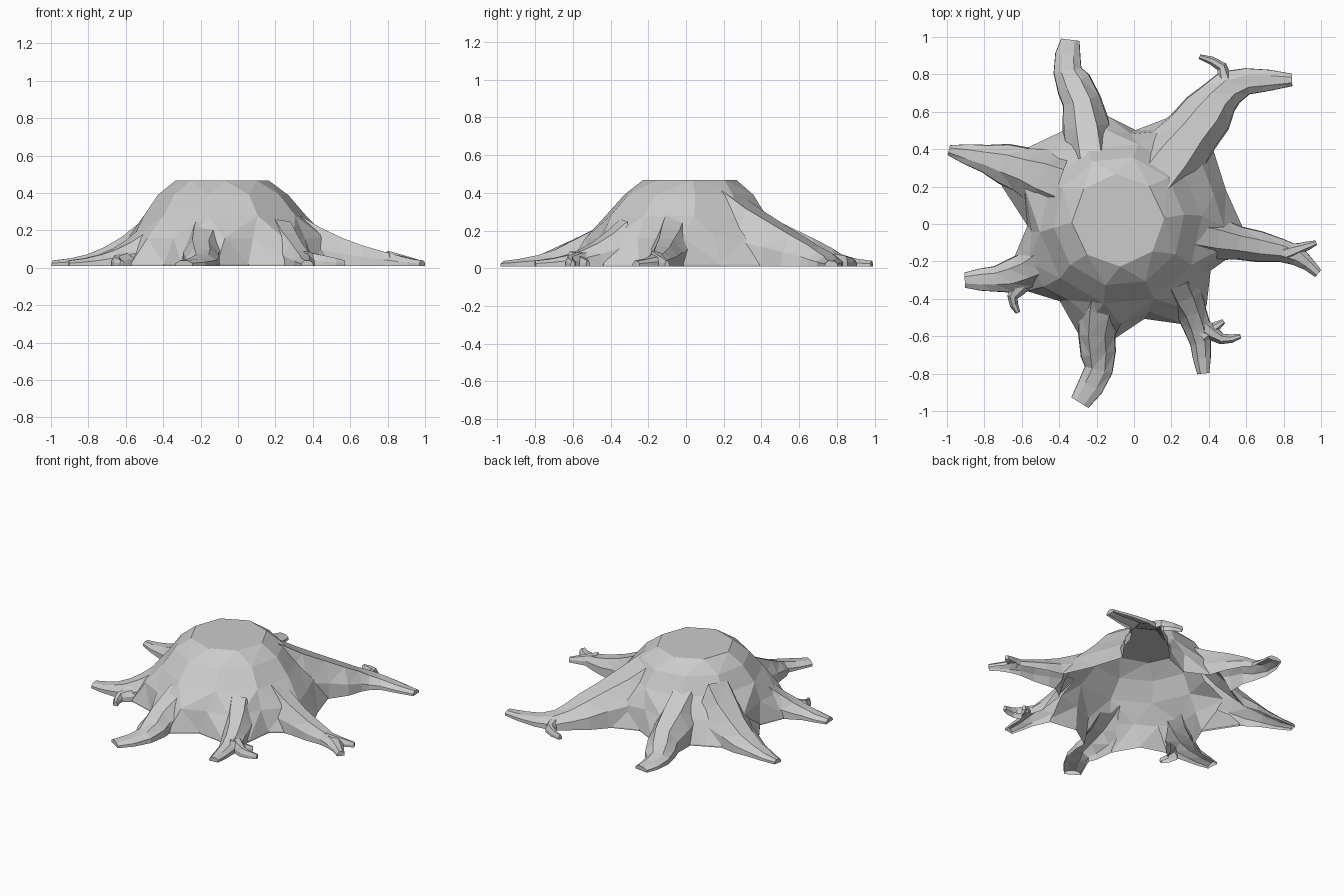
import bpy, bmesh, math
from mathutils import Vector

if "Cube" in bpy.data.objects:
    bpy.data.objects.remove(bpy.data.objects["Cube"])

FLOOR = 0.01
CX = -0.08


def loft(name, rings):
    """Closed loft through rings of equal point count."""
    bm = bmesh.new()
    vs = [[bm.verts.new(p) for p in r] for r in rings]
    n = len(vs[0])
    for a, b in zip(vs, vs[1:]):
        for i in range(n):
            j = (i + 1) % n
            bm.faces.new((a[i], a[j], b[j], b[i]))
    bm.faces.new(vs[0][::-1])
    bm.faces.new(vs[-1])
    bmesh.ops.remove_doubles(bm, verts=bm.verts[:], dist=0.0005)
    bmesh.ops.triangulate(bm, faces=[f for f in bm.faces if len(f.verts) == 4])
    bmesh.ops.recalc_face_normals(bm, faces=bm.faces[:])
    me = bpy.data.meshes.new(name)
    bm.to_mesh(me)
    bm.free()
    ob = bpy.data.objects.new(name, me)
    bpy.context.collection.objects.link(ob)
    return ob


def curve_point(p, t):
    """Smooth curve through the control points, t from 0 to 1."""
    s = t * (len(p) - 1)
    i = min(int(s), len(p) - 2)
    u = s - i
    a, b = p[i], p[i + 1]
    ta = (b - p[i - 1]) / 2 if i > 0 else b - a
    tb = (p[i + 2] - a) / 2 if i + 2 < len(p) else b - a
    return (a * (2*u**3 - 3*u**2 + 1) + ta * (u**3 - 2*u**2 + u)
            + b * (3*u**2 - 2*u**3) + tb * (u**3 - u**2))


PROFILE = [(-1, None), (1, None), (0.9, 0.45), (0.42, 1), (-0.42, 0.95), (-0.92, 0.5)]
parts = []


def root(name, path, w0, w1, h0, steps=6):
    """Tapering faceted root: half width w0 to w1, height h0 dropping to the ground."""
    pts = [Vector(p) for p in path]
    rings = []
    for k in range(steps + 1):
        t = k / steps
        c = curve_point(pts, t)
        d = (curve_point(pts, min(1, t + .05)) - curve_point(pts, max(0, t - .05))).normalized()
        side = Vector((d.y, -d.x))
        w = (w1 + (w0 - w1) * (1 - t)) * (1.06 if k % 2 else 0.97)
        h = 0.03 + 0.05 * (1 - t) + (h0 - 0.08) * (1 - t) ** 2.4
        rings.append([(c.x + side.x * w * u, c.y + side.y * w * u,
                       -0.05 if v is None else FLOOR + h * v) for u, v in PROFILE])
    parts.append(loft(name, rings))


def fork(name, *path):
    root(name, path, 0.05, 0.014, 0.08, 4)


# stump foot: per root its angle, reach, half spread, then the web reach after it
outline = []
feet = [(-7, .67, 4, .60), (51, .64, 13, .51), (107, .58, 11, .60), (153, .66, 9, .49),
        (208, .61, 8, .52), (258, .62, 9, .525), (310, .64, 7, .55)]
for k, (ang, reach, spread, web) in enumerate(feet):
    nxt = feet[(k + 1) % 7]
    nxt_start = nxt[0] - nxt[2] + (360 if k == 6 else 0)
    mid = (ang + spread + nxt_start) / 2
    for a, r in ((ang - spread, reach), (ang + spread, reach), (mid, web)):
        a = math.radians(a)
        outline.append((CX + r * math.cos(a), r * math.sin(a)))


def ring(cx, cy, r, z, sides, turn, blend=0.0):
    """Regular polygon ring matched to the foot points, blended towards them."""
    out = []
    step = 2 * math.pi / sides
    for x, y in outline:
        a = math.atan2(y, x - CX)
        if sides:
            a = round((a - turn) / step) * step + turn
        px, py = cx + r * math.cos(a), cy + r * math.sin(a)
        out.append((px + (x - px) * blend, py + (y - py) * blend, z))
    return out


stump = loft("stump_with_roots", [
    [(x, y, -0.06) for x, y in outline],
    [(x, y, 0.02) for x, y in outline],
    ring(-0.07, 0, 0.465, 0.16, 21, 0, 0.45),
    ring(-0.07, 0, 0.435, 0.28, 10, 0.1),
    ring(-0.08, 0.015, 0.35, 0.39, 10, 0.1),
    ring(-0.085, 0.02, 0.248, 0.468, 8, 0.05),
])

# main roots
root("back_root", [(-.23, .36), (-.28, .66), (-.355, .82), (-.34, .985)], .14, .055, .31)
root("back_right_root", [(.12, .24), (.37, .56), (.54, .745), (.845, .77)], .20, .037, .40, 8)
root("right_root", [(.34, -.06), (.60, -.11), (.85, -.16), (.985, -.265)], .125, .025, .27, 7)
root("front_right_root", [(.24, -.33), (.34, -.56), (.37, -.80)], .11, .036, .25)
root("front_root", [(-.16, -.34), (-.20, -.60), (-.19, -.78), (-.29, -.955)], .13, .06, .29)
root("front_left_root", [(-.42, -.17), (-.66, -.28), (-.905, -.30)], .135, .045, .28)
root("left_root", [(-.40, .22), (-.70, .325), (-.99, .395)], .185, .03, .35)

# small side forks
fork("back_right_fork", (.49, .70), (.47, .84), (.35, .895))
fork("right_fork", (.80, -.16), (.89, -.13), (.975, -.10))
fork("front_right_fork", (.36, -.54), (.47, -.615), (.57, -.60))
fork("front_right_twig", (.36, -.60), (.42, -.56), (.48, -.52))
fork("front_left_fork", (-.57, -.30), (-.65, -.39), (-.62, -.475))

# weld everything into a single shell
for p in parts:
    mod = stump.modifiers.new("weld", "BOOLEAN")
    mod.operation = "UNION"
    mod.solver = "EXACT"
    mod.object = p
deps = bpy.context.evaluated_depsgraph_get()
shell = bpy.data.meshes.new_from_object(stump.evaluated_get(deps))
stump.modifiers.clear()
stump.data = shell
for p in parts:
    bpy.data.objects.remove(p)

# open underside, trimmed flat at ground level
bm = bmesh.new()
bm.from_mesh(shell)
bmesh.ops.bisect_plane(bm, geom=bm.verts[:] + bm.edges[:] + bm.faces[:], dist=1e-5,
                       plane_co=(0, 0, FLOOR), plane_no=(0, 0, 1), clear_inner=True)
bm.to_mesh(shell)
bm.free()
bpy.context.view_layer.update()
